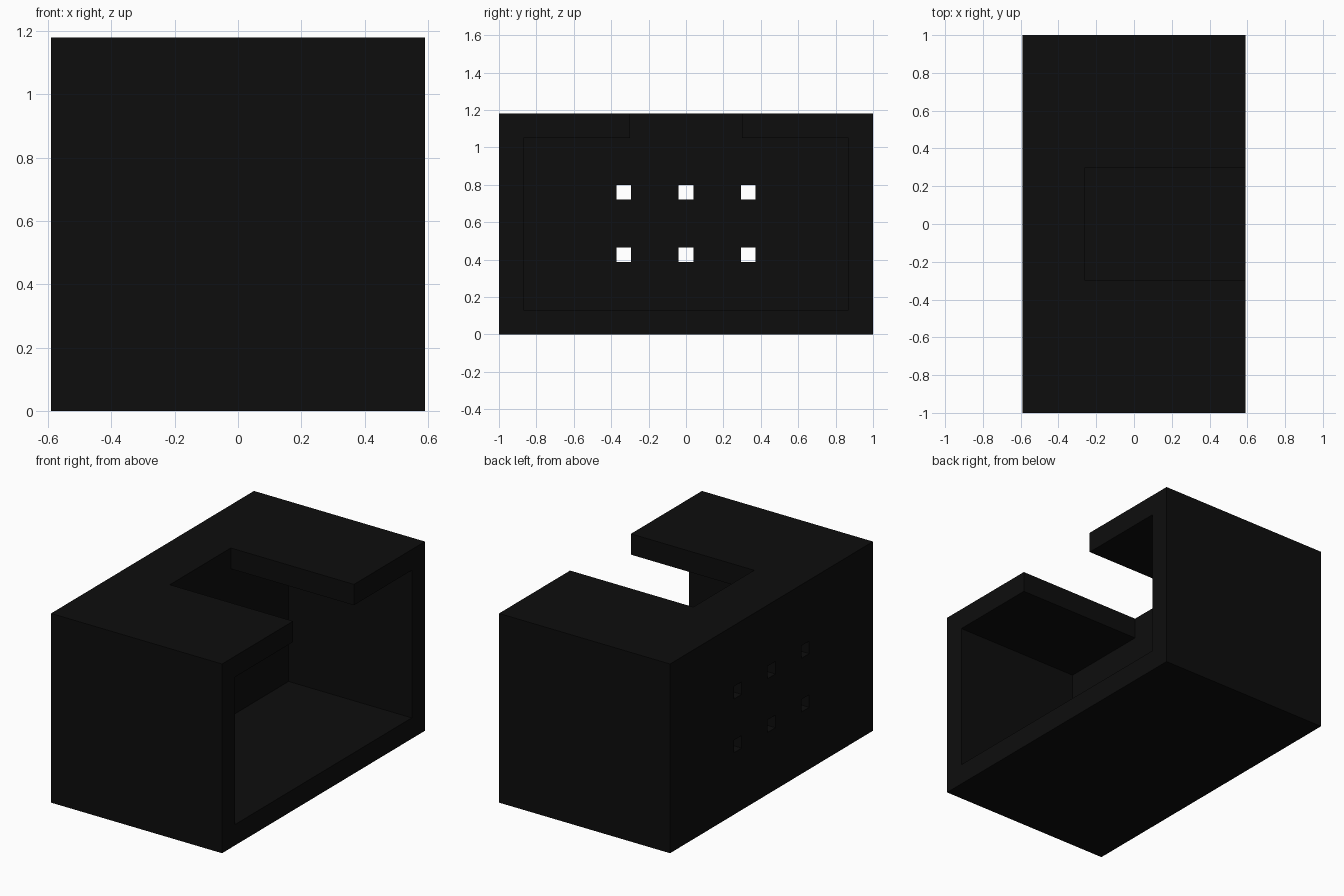
import bpy

if "Cube" in bpy.data.objects:
    bpy.data.objects.remove(bpy.data.objects["Cube"])

BLACK = bpy.data.materials.new("black")
BLACK.diffuse_color = (0.004, 0.004, 0.004, 1)
BLACK.use_nodes = True
BLACK.node_tree.nodes["Principled BSDF"].inputs["Base Color"].default_value = BLACK.diffuse_color


def box(name, lo, hi):
    """Axis-aligned box between two corners."""
    bpy.ops.mesh.primitive_cube_add(size=1)
    ob = bpy.context.object
    ob.name = name
    ob.location = [(a + b) / 2 for a, b in zip(lo, hi)]
    ob.scale = [b - a for a, b in zip(lo, hi)]
    bpy.ops.object.transform_apply(location=True, rotation=False, scale=True)
    return ob


def cut(target, cutter):
    """Subtract a hidden helper box from the target."""
    cutter.hide_render = True
    cutter.hide_set(True)
    mod = target.modifiers.new(cutter.name, 'BOOLEAN')
    mod.operation = 'DIFFERENCE'
    mod.solver = 'EXACT'
    mod.object = cutter


# Outer casing
casing = box("casing", (-0.59, -1, 0), (0.59, 1, 1.18))
casing.data.materials.append(BLACK)

# Main cavity, open on the right side
cut(casing, box("cavity_cutter", (-0.26, -0.87, 0.13), (0.8, 0.87, 1.05)))

# Notch through the roof, open towards the right side
cut(casing, box("roof_notch_cutter", (-0.26, -0.3, 0.9), (0.8, 0.3, 1.4)))

# Two rows of three square holes through the thick back wall
for z in (0.425, 0.76):
    for y in (-0.333, 0, 0.333):
        cut(casing, box("wall_hole_cutter", (-0.8, y - 0.039, z - 0.039),
                        (0.0, y + 0.039, z + 0.039)))
